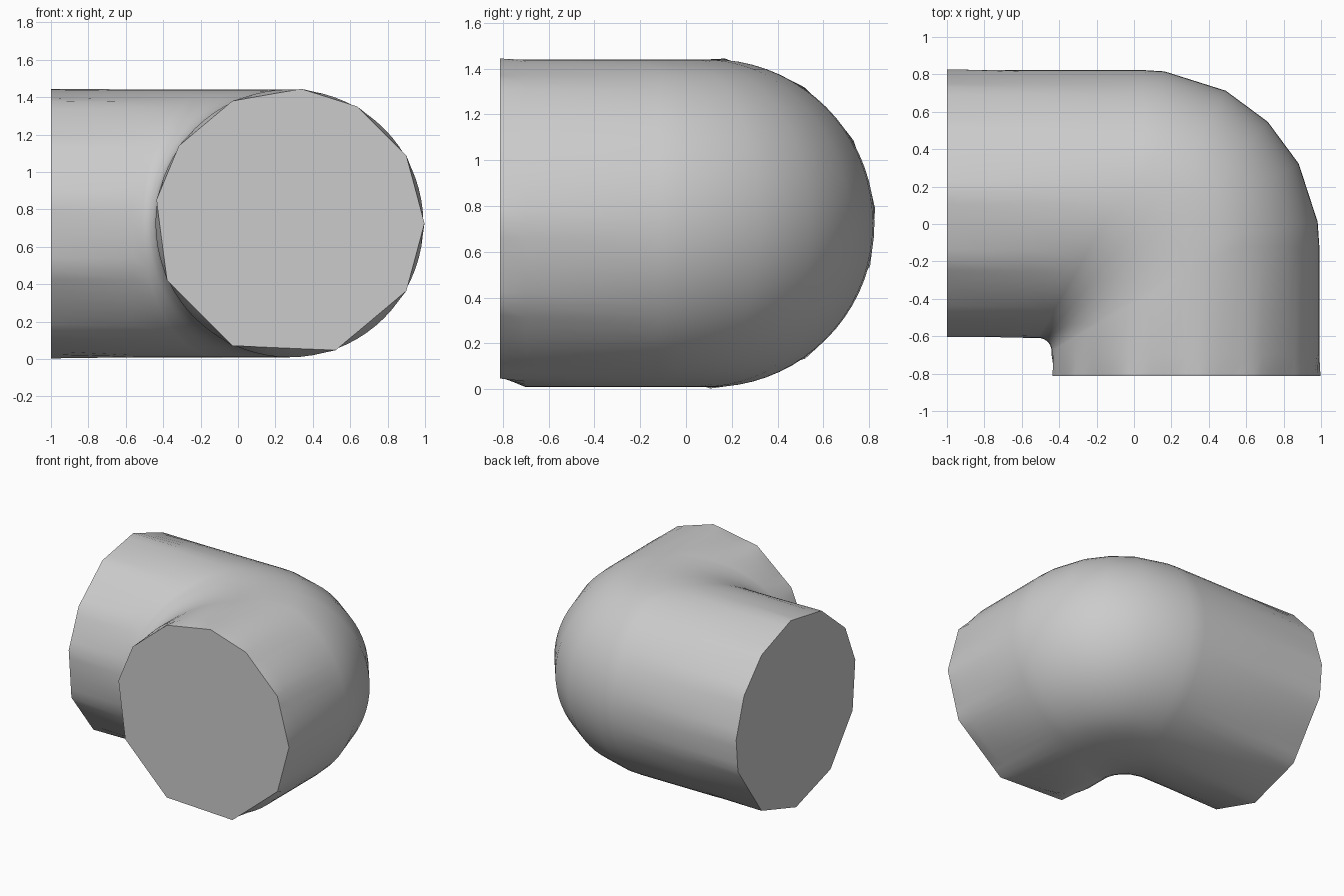
import bpy, bmesh, math

cube = bpy.data.objects.get("Cube")
if cube:
    bpy.data.objects.remove(cube, do_unlink=True)

SIDES = 72
RADIUS, CAP_RADIUS, BEND_RADIUS, MID_Z = 0.716, 0.722, 0.227, 0.725
PIVOT_X, PIVOT_Y = 0.048, -0.12
BEND_ANGLES = [0, 7, 28, 45, 62, 82, 90]
# Corner angles of the coarse, uneven end caps
LEFT_CAP = [5, 30, 55, 85, 115, 145, 170, 200, 235, 270, 305, 345]
FRONT_CAP = [0, 30, 60, 85, 115, 145, 170, 205, 245, 290, 330]


def cap_radius(angle, corners):
    """Distance to the edge of a polygon inscribed in the pipe's circle."""
    for i, a in enumerate(corners):
        span = (corners[(i + 1) % len(corners)] - a) % 360
        off = (angle - a) % 360
        if off <= span:
            return CAP_RADIUS * math.cos(math.radians(span / 2)) / math.cos(math.radians(off - span / 2))


def section(corners=None):
    """Offsets from the bend pivot and heights around one cross-section."""
    points = []
    for i in range(SIDES):
        angle = 360 * i / SIDES
        r = cap_radius(angle, corners) if corners else RADIUS
        t = math.radians(angle)
        points.append((BEND_RADIUS + r * math.cos(t), MID_Z + r * math.sin(t)))
    return points


def bend_point(d, z, angle):
    """Round the corner about the pivot, tightening towards the inside."""
    a = math.radians(angle)
    fillet = max(d, 0.28 + 0.43 * d)
    corner = d - fillet
    return (PIVOT_X + corner + fillet * math.sin(a),
            PIVOT_Y + corner + fillet * math.cos(a), z)


# Cross-sections from the side opening, round the bend, to the front opening
rings = [[(-1, PIVOT_Y + d, z) for d, z in section(LEFT_CAP)],
         [(-0.56, PIVOT_Y + d, z) for d, z in section()]]
for angle in BEND_ANGLES:
    rings.append([bend_point(d, z, angle) for d, z in section()])
rings += [[(PIVOT_X + d, -0.7, z) for d, z in section()],
          [(PIVOT_X + d, -0.812, z) for d, z in section(FRONT_CAP)]]

# Skin the sections and close both ends
bm = bmesh.new()
loops = [[bm.verts.new(p) for p in ring] for ring in rings]
for a, b in zip(loops, loops[1:]):
    for i in range(SIDES):
        j = (i + 1) % SIDES
        bm.faces.new((a[i], a[j], b[j], b[i]))
bm.faces.new(loops[0])
bm.faces.new(loops[-1])
bmesh.ops.recalc_face_normals(bm, faces=bm.faces)
mesh = bpy.data.meshes.new("pipe_elbow")
bm.to_mesh(mesh)
bm.free()
elbow = bpy.data.objects.new("pipe_elbow", mesh)
bpy.context.collection.objects.link(elbow)

# Plain grey finish
grey = bpy.data.materials.new("grey")
grey.use_nodes = True
color = (0.6, 0.6, 0.6, 1)
grey.diffuse_color = color
grey.node_tree.nodes["Principled BSDF"].inputs["Base Color"].default_value = color
mesh.materials.append(grey)

bpy.ops.object.select_all(action="DESELECT")
elbow.select_set(True)
bpy.context.view_layer.objects.active = elbow
bpy.ops.object.shade_smooth_by_angle(angle=math.radians(40))
